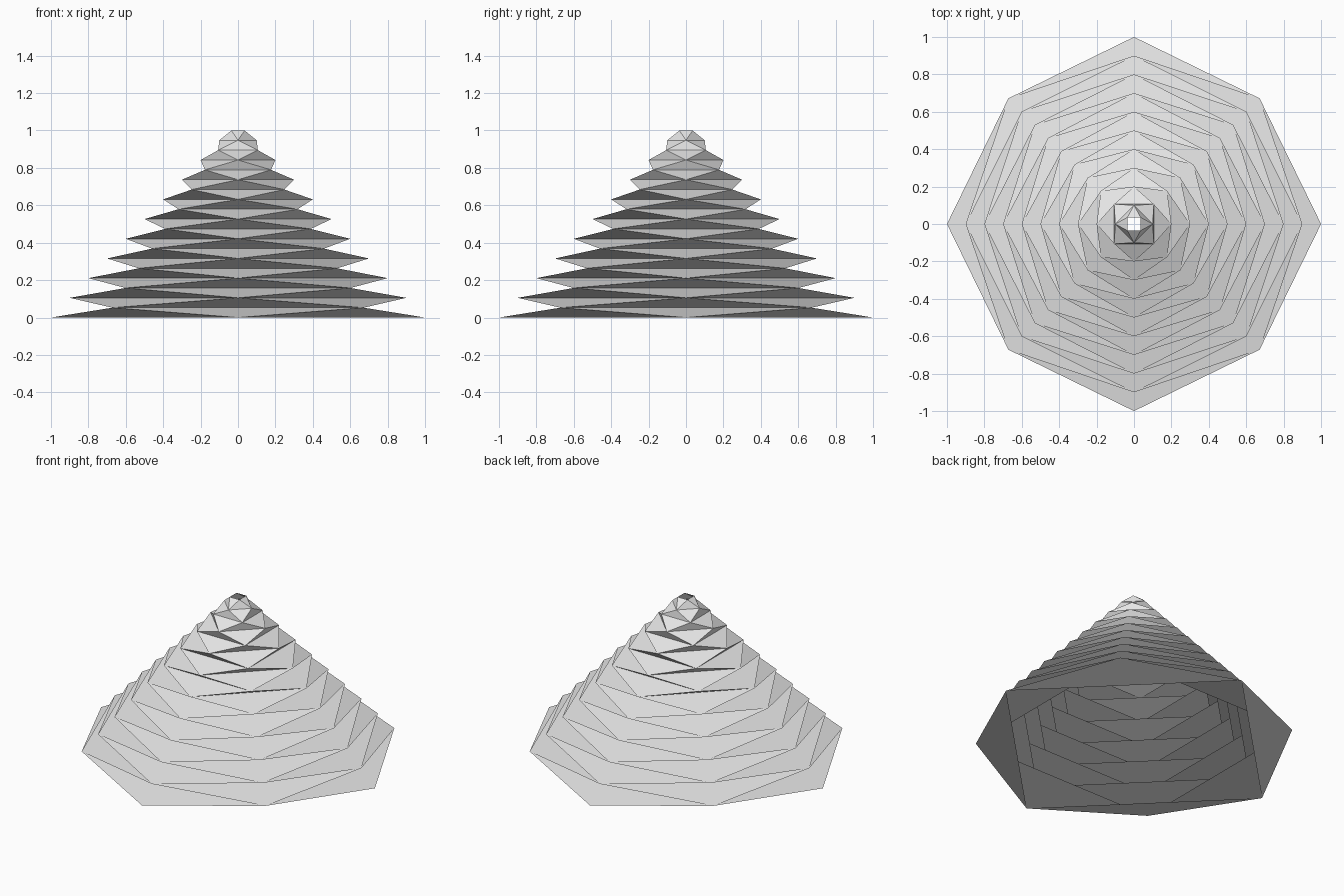
import bpy
import bmesh
from math import pi, sin, cos

default_cube = bpy.data.objects.get("Cube")
if default_cube:
    bpy.data.objects.remove(default_cube, do_unlink=True)

RINGS = 20   # stacked square rings
SIDES = 4

# Single plain colour
grey = bpy.data.materials.new("light_grey")
grey.use_nodes = True
colour = (0.8, 0.8, 0.8, 1)
grey.diffuse_color = colour
grey.node_tree.nodes["Principled BSDF"].inputs["Base Color"].default_value = colour

# Square rings that shrink as they rise, each turned an eighth of a turn
bm = bmesh.new()
rings = []
for i in range(RINGS):
    radius = 1 - i / RINGS
    height = i / (RINGS - 1)
    turn = (i % 2) * pi / SIDES
    angles = [turn + 2 * pi * k / SIDES for k in range(SIDES)]
    rings.append([bm.verts.new((radius * cos(a), radius * sin(a), height))
                  for a in angles])

# Triangle bands between neighbouring rings; both ends stay open
for i in range(RINGS - 1):
    low, high = rings[i], rings[i + 1]
    shift = i % 2
    for k in range(SIDES):
        n = (k + 1) % SIDES
        bm.faces.new((low[k], low[n], high[(k + shift) % SIDES]))
        bm.faces.new((high[k], low[(k + 1 - shift) % SIDES], high[n]))

mesh = bpy.data.meshes.new("stepped_cone")
bm.to_mesh(mesh)
bm.free()
mesh.materials.append(grey)
cone = bpy.data.objects.new("stepped_cone", mesh)
bpy.context.collection.objects.link(cone)
